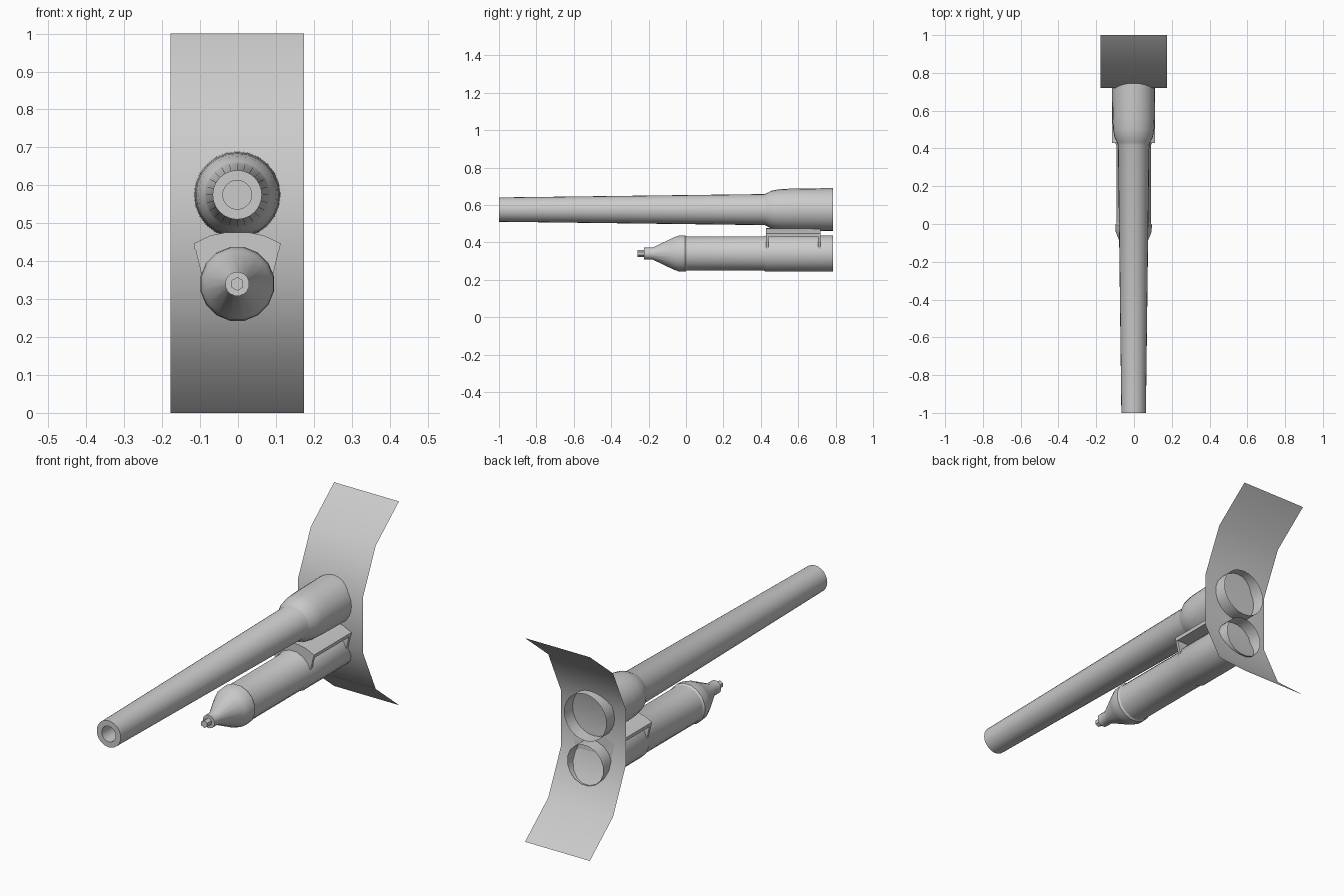
import bpy, bmesh, math

if "Cube" in bpy.data.objects:
    bpy.data.objects.remove(bpy.data.objects["Cube"])

X0 = -0.002          # shared centre line
grey = bpy.data.materials.new("light grey metal")
grey.diffuse_color = (0.6, 0.6, 0.6, 1)
grey.use_nodes = True
grey.node_tree.nodes["Principled BSDF"].inputs["Base Color"].default_value = grey.diffuse_color


def finish(name, bm, angle=30):
    me = bpy.data.meshes.new(name)
    bm.to_mesh(me)
    bm.free()
    me.materials.append(grey)
    ob = bpy.data.objects.new(name, me)
    bpy.context.collection.objects.link(ob)
    bpy.ops.object.select_all(action='DESELECT')
    ob.select_set(True)
    bpy.context.view_layer.objects.active = ob
    bpy.ops.object.shade_smooth_by_angle(angle=math.radians(angle))
    return ob


def lathe(name, profile, z, sides, turn=0.0):
    """Spin (radius, y) points around a y axis; cap the first ring, leave the rear open."""
    bm = bmesh.new()
    rings = []
    for r, y in profile:
        rings.append([bm.verts.new((X0 + r * math.cos(turn + math.tau * j / sides), y,
                                    z + r * math.sin(turn + math.tau * j / sides)))
                      for j in range(sides)])
    bm.faces.new(rings[0])
    for a, b in zip(rings, rings[1:]):
        for j in range(sides):
            k = (j + 1) % sides
            bm.faces.new((a[j], b[j], b[k], a[k]))
    return finish(name, bm)


def prism(name, outline, y0, y1):
    """Extrude a half outline (x, z), mirrored in x, from y0 to y1."""
    full = outline + [(-x, z) for x, z in reversed(outline) if x > 0]
    bm = bmesh.new()
    front = [bm.verts.new((X0 + x, y0, z)) for x, z in full]
    back = [bm.verts.new((X0 + x, y1, z)) for x, z in full]
    n = len(full)
    bm.faces.new(front)
    bm.faces.new(back[::-1])
    for i in range(n):
        k = (i + 1) % n
        bm.faces.new((front[i], back[i], back[k], front[k]))
    bmesh.ops.recalc_face_normals(bm, faces=bm.faces)
    return finish(name, bm)


# Tapered gun barrel with bore and flared breech sleeve
lathe("barrel", [(0.038, -0.7), (0.038, -1.0), (0.065, -1.0), (0.083, 0.42),
                 (0.088, 0.432), (0.102, 0.46), (0.109, 0.50), (0.112, 0.56),
                 (0.115, 0.785)], 0.575, 24)

# Recoil cylinder below, with conical nose
lathe("recoil_cylinder", [(0.032, -0.225), (0.032, -0.18), (0.088, -0.065),
                          (0.097, -0.04), (0.099, -0.005), (0.093, 0.004),
                          (0.093, 0.415), (0.099, 0.43), (0.099, 0.785)],
      0.34, 16, math.pi / 16)
lathe("nose_nut", [(0.018, -0.26), (0.018, -0.22)], 0.34, 6, math.pi / 6)

# Saddle bracket between barrel and cylinder: arched top plate and end flanges
prism("saddle_plate", [(0, 0.43), (0.06, 0.43), (0.112, 0.43), (0.114, 0.447),
                       (0.07, 0.468), (0.035, 0.475), (0, 0.476)], 0.43, 0.72)
for label, y in (("front", 0.43), ("rear", 0.708)):
    prism("saddle_flange_" + label, [(0, 0.38), (0.07, 0.38), (0.095, 0.368),
                                     (0.114, 0.447), (0.07, 0.468), (0.035, 0.475),
                                     (0, 0.476)], y - 0.001, y + 0.012)

# Thin folded shield sheet
bm = bmesh.new()
fold = [(1.0, 0.0), (0.82, 0.148), (0.72, 0.365), (0.72, 0.635), (0.82, 0.852), (1.0, 1.0)]
rows = [[bm.verts.new((X0 + s * 0.176, y, z)) for s in (-1, 1)] for y, z in fold]
for a, b in zip(rows, rows[1:]):
    bm.faces.new((a[0], a[1], b[1], b[0]))
finish("shield", bm, 40)
